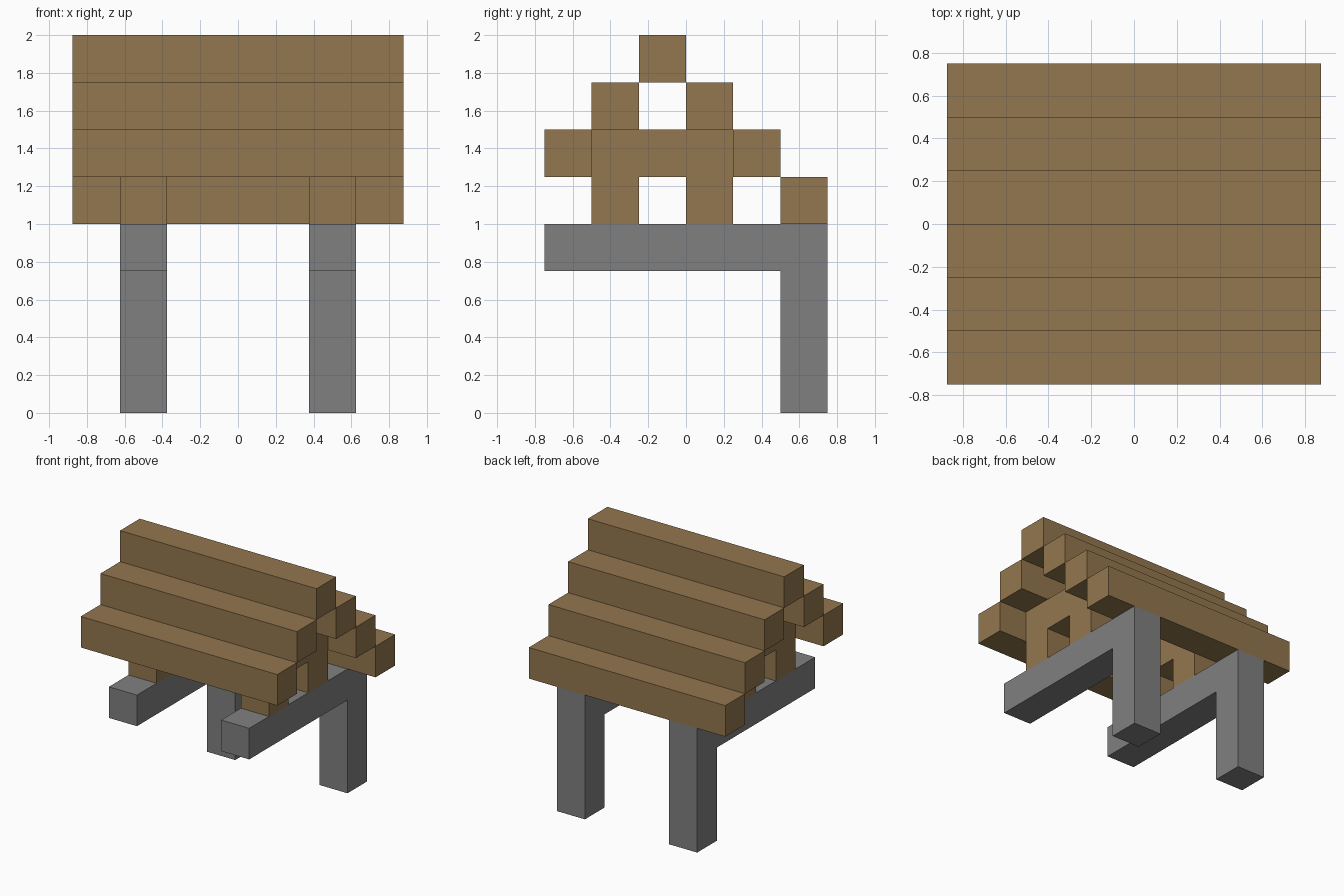
import bpy
import bmesh

if "Cube" in bpy.data.objects:
    bpy.data.objects.remove(bpy.data.objects["Cube"], do_unlink=True)

U = 0.25           # width of every square timber
HALF_ROOF = 0.875  # half length of the roof planks
FRAME_X = 0.5      # offset of the two side frames


def material(name, color):
    mat = bpy.data.materials.new(name)
    mat.use_nodes = True
    mat.diffuse_color = color
    mat.node_tree.nodes["Principled BSDF"].inputs["Base Color"].default_value = color
    return mat


wood = material("brown wood", (0.292, 0.184, 0.077, 1))
stone = material("grey stone", (0.216, 0.216, 0.216, 1))


def extrude_profile(name, profile, x0, x1, mat):
    """Extrude a side profile, given as (y, z) in timber widths, along x."""
    bm = bmesh.new()
    face = bm.faces.new([bm.verts.new((x0, y * U, z * U)) for y, z in profile])
    result = bmesh.ops.extrude_face_region(bm, geom=[face])
    verts = [v for v in result["geom"] if isinstance(v, bmesh.types.BMVert)]
    bmesh.ops.translate(bm, verts=verts, vec=(x1 - x0, 0, 0))
    bmesh.ops.recalc_face_normals(bm, faces=bm.faces)
    mesh = bpy.data.meshes.new(name)
    bm.to_mesh(mesh)
    bm.free()
    mesh.materials.append(mat)
    obj = bpy.data.objects.new(name, mesh)
    bpy.context.collection.objects.link(obj)
    return obj


# Stepped roof planks: lower corner of each in timber widths
planks = {
    "ridge_plank": (-1, 7),
    "upper_front_plank": (-2, 6),
    "upper_back_plank": (0, 6),
    "lower_front_plank": (-3, 5),
    "lower_back_plank": (1, 5),
    "eave_back_plank": (2, 4),
}
for name, (y, z) in planks.items():
    square = [(y, z), (y + 1, z), (y + 1, z + 1), (y, z + 1)]
    extrude_profile(name, square, -HALF_ROOF, HALF_ROOF, wood)

# Side frames: wooden arch on a leg with a forward arm
arch = [(-2, 4), (-1, 4), (-1, 5), (0, 5), (0, 4), (1, 4), (1, 6), (-2, 6)]
leg = [(-3, 3), (2, 3), (2, 0), (3, 0), (3, 4), (-3, 4)]
for side, x in (("left", FRAME_X), ("right", -FRAME_X)):
    extrude_profile(side + "_roof_arch", arch, x - U / 2, x + U / 2, wood)
    extrude_profile(side + "_leg_and_arm", leg, x - U / 2, x + U / 2, stone)
